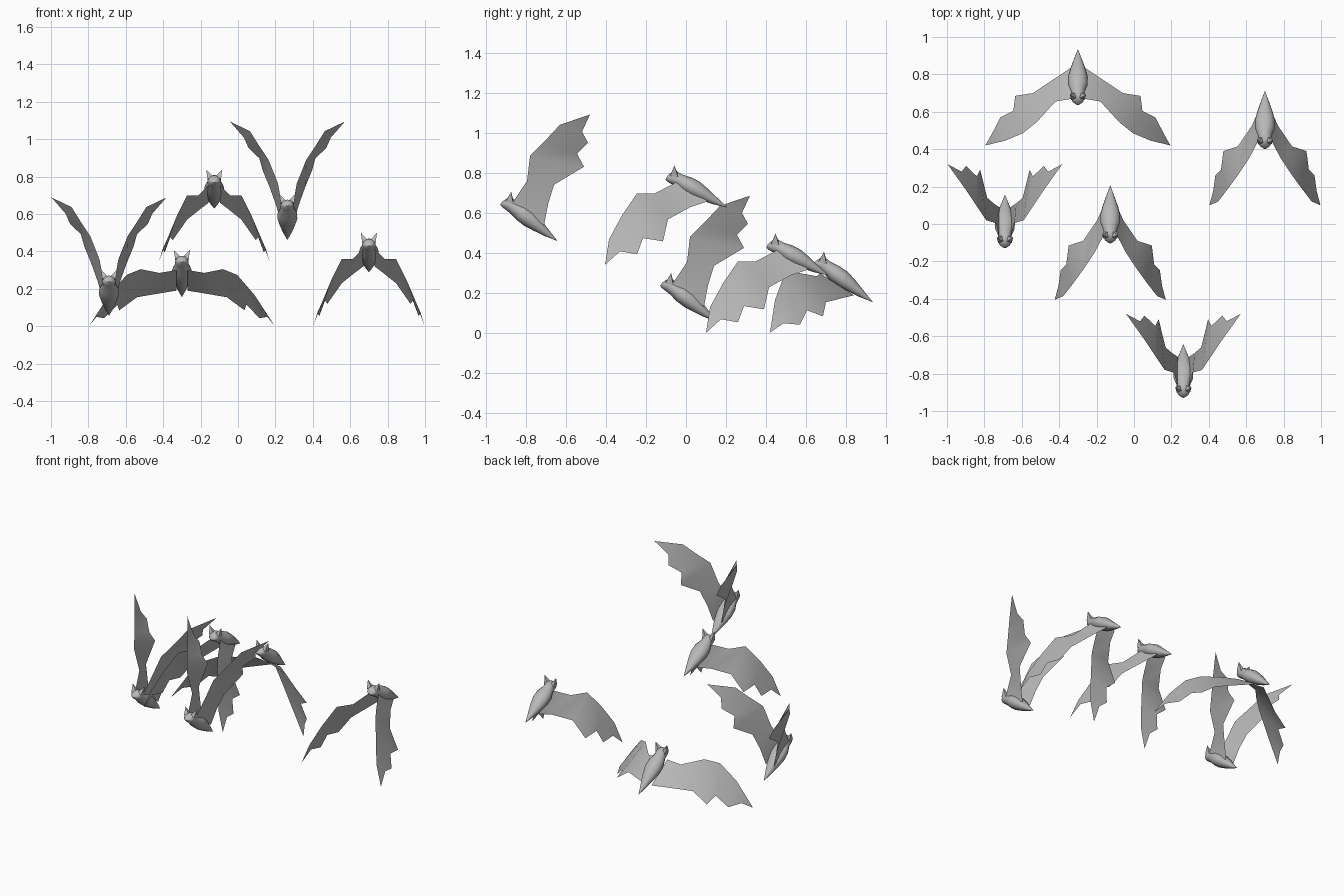
import bpy, bmesh, math
from mathutils import Vector

if "Cube" in bpy.data.objects:
    bpy.data.objects.remove(bpy.data.objects["Cube"])

grey = bpy.data.materials.new("bat_grey")
grey.diffuse_color = (0.48, 0.48, 0.48, 1)
grey.use_nodes = True
grey.node_tree.nodes["Principled BSDF"].inputs["Base Color"].default_value = grey.diffuse_color

# Wing poses: leading edge (root to tip), then scalloped trailing edge (root to outer notch)
RAISED = dict(
    lead=[(.03, -.87, .65), (.05, -.795, .762), (.10, -.78, .888), (.15, -.705, .963),
          (.20, -.63, 1.043), (.307, -.48, 1.094)],
    trail=[(.03, -.71, .54), (.06, -.69, .645), (.095, -.66, .743), (.132, -.51, .833),
           (.15, -.545, .898), (.208, -.49, .953), (.232, -.52, 1.008)],
    nose=(-.925, .65), tail=(-.645, .463))
LOWERED = dict(
    lead=[(.03, -.05, .755), (.085, -.155, .70), (.145, -.245, .70), (.20, -.32, .59),
          (.25, -.385, .47), (.297, -.405, .342)],
    trail=[(.03, .11, .66), (.07, .02, .63), (.145, -.09, .57), (.222, -.115, .46),
           (.235, -.215, .476), (.265, -.245, .395), (.277, -.33, .41)],
    nose=(-.10, .775), tail=(.205, .63))
SPREAD = dict(
    lead=[(.03, .67, .30), (.12, .655, .285), (.22, .545, .305), (.295, .485, .275),
          (.39, .445, .165), (.495, .42, .003)],
    trail=[(.03, .84, .19), (.105, .79, .178), (.24, .70, .155), (.335, .685, .085),
           (.345, .605, .115), (.415, .57, .043), (.457, .487, .05)],
    nose=(.64, .35), tail=(.933, .157))

# Body rings: distance along body, half width, half height, centre lift
RINGS = [(.0, .010, .010, .002), (.012, .030, .026, .014), (.035, .036, .034, .020),
         (.065, .036, .034, .018), (.11, .052, .042, .016), (.16, .053, .043, .014),
         (.21, .042, .034, .010), (.27, .024, .020, .004), (.34, .001, .001, 0)]
SIDES = 12


def finish(bm, name, smooth=None):
    mesh = bpy.data.meshes.new(name)
    bm.to_mesh(mesh)
    bm.free()
    mesh.materials.append(grey)
    ob = bpy.data.objects.new(name, mesh)
    bpy.context.collection.objects.link(ob)
    if smooth:
        bpy.ops.object.select_all(action='DESELECT')
        ob.select_set(True)
        bpy.context.view_layer.objects.active = ob
        bpy.ops.object.shade_smooth_by_angle(angle=math.radians(smooth))


def wing(name, pose, offset, side):
    bm = bmesh.new()
    def add(p):
        return bm.verts.new((side * p[0] + offset[0], p[1] + offset[1], p[2] + offset[2]))
    L = [add(p) for p in pose["lead"]]
    T = [add(p) for p in pose["trail"]]
    # Membrane panels fan out from the wrist and finger joints
    panels = [(L[0], L[1], T[1], T[0]), (L[1], L[2], T[2], T[1]), (L[2], T[3], T[2]),
              (L[2], L[3], T[4], T[3]), (L[3], T[5], T[4]),
              (L[3], L[4], T[6], T[5]), (L[4], L[5], T[6])]
    for p in panels:
        bm.faces.new(p if side > 0 else p[::-1])
    finish(bm, name, 30)


def body_and_ears(prefix, pose, offset):
    (ny, nz), (ty, tz) = pose["nose"], pose["tail"]
    axis = Vector((0, ty - ny, tz - nz))
    scale = axis.length / .34
    axis.normalize()
    up = Vector((0, -axis.z, axis.y))
    origin = Vector(offset) + Vector((0, ny, nz))

    def place(x, s, u):
        return origin + Vector((x, 0, 0)) + axis * s * scale + up * u

    # Tapered body with head and pointed tail
    bm = bmesh.new()
    loops = []
    for s, w, h, lift in RINGS:
        loops.append([bm.verts.new(place(w * math.cos(a), s, lift + h * math.sin(a)))
                      for a in (2 * math.pi * i / SIDES for i in range(SIDES))])
    for a, b in zip(loops, loops[1:]):
        for i in range(SIDES):
            j = (i + 1) % SIDES
            bm.faces.new((a[i], a[j], b[j], b[i]))
    bm.faces.new(loops[0])
    bm.faces.new(loops[-1])
    bmesh.ops.recalc_face_normals(bm, faces=bm.faces)
    finish(bm, prefix + "_body", 50)

    # Pointed ears
    for label, side in (("left", -1), ("right", 1)):
        bm = bmesh.new()
        base = [bm.verts.new(place(side * x, s, u)) for x, s, u in
                ((.006, .014, .034), (.036, .014, .020), (.034, .055, .028), (.010, .045, .045))]
        tip = bm.verts.new(place(side * .043, .010, .076))
        bm.faces.new(base)
        for i in range(4):
            bm.faces.new((base[i], base[(i + 1) % 4], tip))
        bmesh.ops.recalc_face_normals(bm, faces=bm.faces)
        finish(bm, f"{prefix}_{label}_ear")


# The flock: pose and offset from that pose's reference place
FLOCK = [(RAISED, (.264, 0, 0)), (RAISED, (-.69, .80, -.406)),
         (LOWERED, (-.127, 0, 0)), (LOWERED, (.70, .505, -.34)), (SPREAD, (-.30, 0, 0))]
for n, (pose, offset) in enumerate(FLOCK, 1):
    body_and_ears(f"bat_{n}", pose, offset)
    wing(f"bat_{n}_left_wing", pose, offset, -1)
    wing(f"bat_{n}_right_wing", pose, offset, 1)
